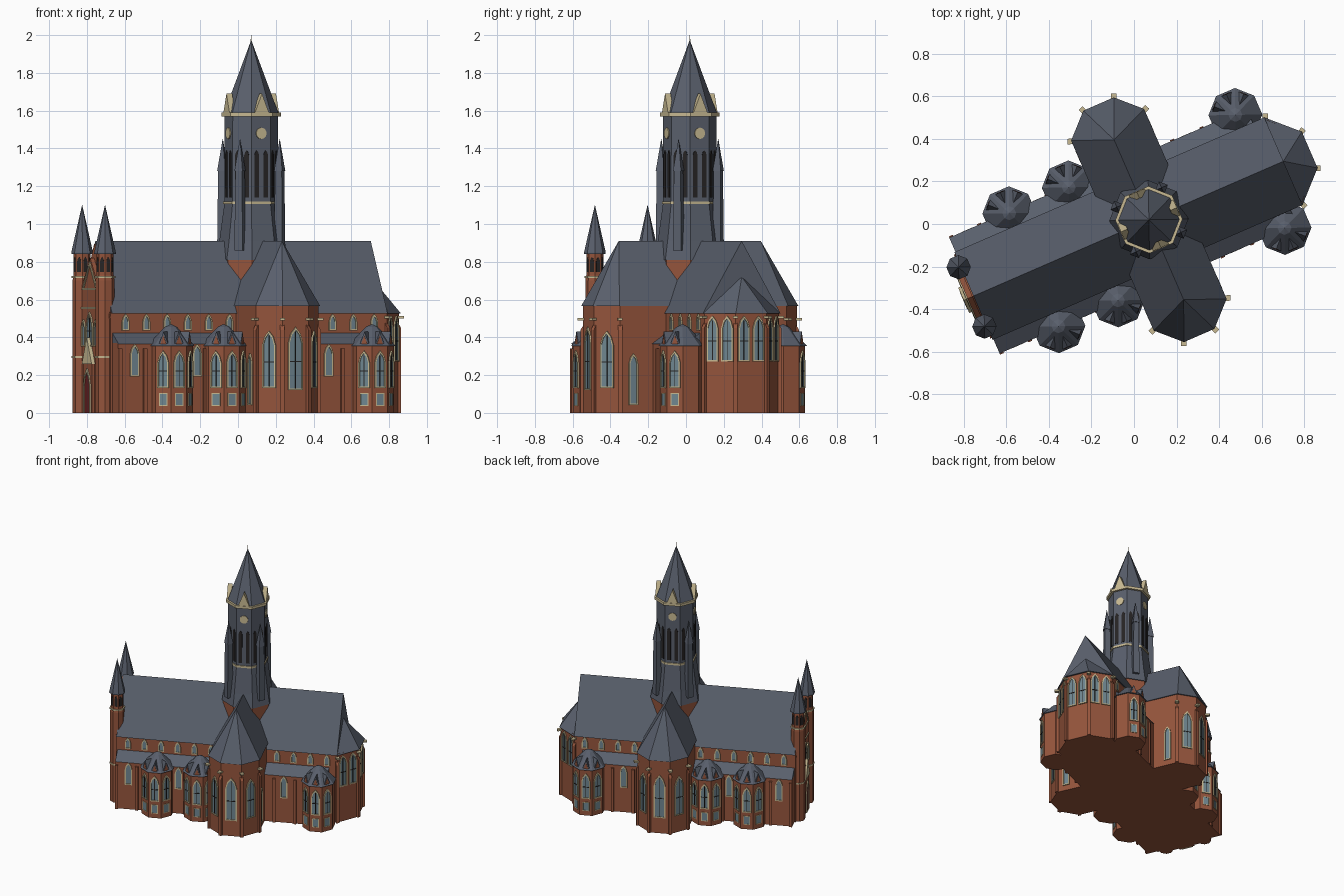
import bpy, bmesh
from math import sin, cos, pi, radians
from mathutils import Matrix, Vector

if "Cube" in bpy.data.objects:
    bpy.data.objects.remove(bpy.data.objects["Cube"])

# Local frame: u along the nave, v across it, origin under the crossing tower
M = Matrix.Translation((0.07, 0.02, 0)) @ Matrix.Rotation(radians(23.5), 4, 'Z')
COLORS = {"brick": (0.30, 0.09, 0.045), "slate": (0.10, 0.115, 0.15),
          "stone": (0.58, 0.49, 0.29), "glass": (0.16, 0.24, 0.28),
          "dark": (0.02, 0.018, 0.018), "door": (0.14, 0.015, 0.015)}
mats = {}
for key, c in COLORS.items():
    mats[key] = bpy.data.materials.new(key)
    mats[key].diffuse_color = (*c, 1)
parts = {}


def add(name, mat, verts, faces):
    vs, fs, _ = parts.setdefault(name, ([], [], mat))
    o = len(vs)
    vs += [M @ Vector(v) for v in verts]
    fs += [[i + o for i in f] for f in faces]


def loft(name, mat, rings):
    n = len(rings[0])
    faces = [list(range(n)), [n * (len(rings) - 1) + i for i in range(n)]]
    for r in range(len(rings) - 1):
        faces += [[r * n + i, r * n + (i + 1) % n, (r + 1) * n + (i + 1) % n, (r + 1) * n + i]
                  for i in range(n)]
    add(name, mat, [p for ring in rings for p in ring], faces)


def turned(name, mat, c, levels, n=8, rot=0):
    """Stack of regular polygons given as (apothem, z)."""
    loft(name, mat, [[(c[0] + a / cos(pi / n) * cos(rot + (k + .5) * 2 * pi / n),
                       c[1] + a / cos(pi / n) * sin(rot + (k + .5) * 2 * pi / n), z)
                      for k in range(n)] for a, z in levels])


def walls(name, mat, outline, z0, z1):
    loft(name, mat, [[(u, v, z) for u, v in outline] for z in (z0, z1)])


def on_face(c, a, d, outline):
    return [(c[0] + d * cos(a) - s * sin(a), c[1] + d * sin(a) + s * cos(a), z) for s, z in outline]


def plate(name, mat, c, a, d0, d1, outline):
    loft(name, mat, [on_face(c, a, d0, outline), on_face(c, a, d1, outline)])


def rect(w, z0, z1, s=0):
    return [(s - w, z0), (s + w, z0), (s + w, z1), (s - w, z1)]


def lancet(w, z0, z1, s=0):
    zs = z1 - 2 * w
    return [(s - w, z0), (s + w, z0), (s + w, zs), (s + .65 * w, zs + 1.2 * w), (s, z1),
            (s - .65 * w, zs + 1.2 * w), (s - w, zs)]


def frame(name, mat, c, a, d0, d1, outer, inner):
    n = len(outer)
    verts = [p for d in (d0, d1) for o in (outer, inner) for p in on_face(c, a, d, o)]
    ring = [0, n, 3 * n, 2 * n]
    add(name, mat, verts, [[ring[k] + i, ring[k] + (i + 1) % n, ring[(k + 1) % 4] + (i + 1) % n,
                            ring[(k + 1) % 4] + i] for i in range(n) for k in range(4)])


def window(c, a, d, w, z0, z1, s=0):
    frame("window_frames", "stone", c, a, d - .004, d + .008,
          lancet(w + .008, z0 - .008, z1 + .014, s), lancet(w, z0, z1, s))
    plate("window_glass", "glass", c, a, d - .004, d + .002, lancet(w, z0, z1, s))
    if w > .02:
        plate("mullions", "dark", c, a, d, d + .005, rect(.002, z0, z1 - .01, s))
        plate("mullions", "dark", c, a, d, d + .005, rect(w, z0 + .45 * (z1 - z0), z0 + .45 * (z1 - z0) + .005, s))


def buttress(c, corner, top):
    dv = Vector(corner) - Vector(c)
    a, r = math_angle(dv), dv.length
    loft("buttresses", "brick", [on_face(c, a, r - .02, rect(.011, 0, top)),
                                 on_face(c, a, r + .012, rect(.011, 0, top - .05))])
    plate("buttress_caps", "stone", c, a, r - .01, r + .027, rect(.013, top, top + .012))


def math_angle(v):
    return Vector((1, 0)).angle_signed(v) * -1


# Nave and polygonal choir
nave = [(-.905, -.215), (.69, -.215), (.813, -.09), (.813, .09), (.69, .215), (-.905, .215)]
walls("nave_walls", "brick", nave, 0, .535)
loft("nave_roof", "slate", [[(u, -.225, .525), (u, .225, .525), (u, 0, .91)] for u in (-.9, .69)])
eave = [(.685, -.225), (.69, -.225), (.825, -.093), (.825, .093), (.69, .225), (.685, .225)]
loft("choir_roof", "slate", [[(u, v, .525) for u, v in eave], [(.69, 0, .72)] * 6])
for k in (-1, 0, 1):
    for s in (-.042, .042):
        window((.60, 0), k * pi / 4, .214, .025, .28, .50, s)
for p in nave[1:5]:
    buttress((.60, 0), p, .50)

# Transept with polygonal ends
tr = [(.18, -.48), (.18, .48), (.075, .585), (-.075, .585),
      (-.18, .48), (-.18, -.48), (-.075, -.585), (.075, -.585)]
walls("transept_walls", "brick", tr, 0, .575)
loft("transept_roof", "slate", [[(u * 1.04, v * 1.015, .565) for u, v in tr],
                                [(0, .41 if v > 0 else -.41, .91) for u, v in tr]])
for sg in (-1, 1):
    c = (0, sg * .405)
    window(c, sg * pi / 2, .18, .034, .13, .44)
    for q in (-1, 1):
        window(c, sg * pi / 2 + q * pi / 4, .181, .03, .14, .42)
        window(c, sg * pi / 2 + q * pi / 2, .18, .018, .05, .30)
for u, v in tr:
    buttress((0, .405 if v > 0 else -.405), (u, v), .49)

# Aisles, clerestory windows and side chapels
aisle = [(-.895, -.29), (.63, -.29), (.63, .29), (-.895, .29)]
walls("aisle_walls", "brick", aisle, 0, .37)
loft("aisle_roof", "slate", [[(u, v * 1.025, .365) for u, v in aisle],
                             [(u, v * .73, .425) for u, v in aisle]])
for sg in (-1, 1):
    a = sg * pi / 2
    for u in (-.82, -.70, -.58, -.46, -.34, -.22, .255, .375, .495, .615):
        window((u, 0), a, sg and .215, .013, .445, .51)
    for u in (-.80, -.44, .32):
        window((u, 0), a, .29, .018, .20, .35)
    for u in (-.885, -.74, -.44 + .045, .25, .40):
        plate("aisle_piers", "brick", (u, 0), a, .28, .303, rect(.01, 0, .34))
    for u in (-.59, -.285, .57):
        c = (u, sg * .29)
        turned("chapel_walls", "brick", c, [(.108, 0), (.108, .365)])
        turned("chapel_roofs", "slate", c, [(.117, .355), (.03, .455), (.0005, .47)])
        for q in (-1, 0, 1):
            b = a + q * pi / 4
            window(c, b, .108, .024, .14, .315)
            frame("low_windows", "stone", c, b, .105, .112, rect(.024, .036, .104), rect(.019, .041, .099))
            plate("window_glass", "glass", c, b, .105, .11, rect(.019, .041, .099))
            plate("chapel_dormers", "slate", c, b, .04, .107, [(-.028, .36), (.028, .36), (0, .43)])
            plate("dormer_fronts", "brick", c, b, .1, .109, [(-.018, .362), (.018, .362), (0, .41)])

# West front: gable, portal and twin turrets
W = (0, 0)
plate("west_gable", "brick", W, pi, .89, .907, [(-.215, .5), (.215, .5), (0, .895)])
plate("west_front", "brick", W, pi, .88, .93, [(-.15, 0), (.15, 0), (.15, .62), (0, .82), (-.15, .62)])
frame("gable_coping", "stone", W, pi, .925, .936, [(-.1, .65), (.1, .65), (0, .80)],
      [(-.08, .66), (.08, .66), (0, .78)])
plate("front_bands", "stone", W, pi, .925, .936, rect(.11, .55, .56))
window(W, pi, .93, .035, .36, .52)
for s in (-.08, .08):
    window(W, pi, .93, .016, .36, .48, s)
plate("porch", "brick", W, pi, .92, .945, rect(.06, 0, .27))
plate("porch_gable", "stone", W, pi, .92, .95, [(-.065, .26), (.065, .26), (0, .40)])
frame("door_frame", "stone", W, pi, .94, .952, lancet(.045, 0, .235), lancet(.036, 0, .215))
plate("door", "door", W, pi, .94, .947, lancet(.036, 0, .215))
for sg in (-1, 1):
    c = (-.91, sg * .152)
    turned("turrets", "brick", c, [(.047, 0), (.047, .70), (.042, .73), (.042, .85)])
    turned("turret_roofs", "slate", c, [(.053, .84), (.053, .85), (.0005, 1.10)])
    for z in (.29, .715):
        turned("turret_bands", "stone", c, [(.051, z), (.051, z + .01)])
    for k in range(8):
        plate("turret_openings", "dark", c, k * pi / 4, .04, .0435, lancet(.011, .745, .825))

# Crossing tower and spire
turned("tower_base", "brick", W, [(.165, .3), (.165, .82)])
turned("tower_shaft", "slate", W, [(.172, .81), (.156, .91), (.131, 1.11), (.13, 1.575)])
turned("tower_bands", "stone", W, [(.137, 1.105), (.137, 1.12)])
turned("tower_bands", "stone", W, [(.146, 1.57), (.146, 1.59)])
turned("spire", "slate", W, [(.134, 1.585), (.0015, 1.97)])
turned("finial", "stone", W, [(.0025, 1.95), (.0015, 2.0)], 4)
for k in range(8):
    a = k * pi / 4
    for s in (-.026, .026):
        plate("belfry_openings", "dark", W, a, .12, .134, lancet(.013, 1.14, 1.39, s))
    if k % 2:
        c = (.162 * cos(a), .162 * sin(a))
        turned("corner_pinnacles", "slate", c, [(.023, .86), (.019, 1.28), (.023, 1.28), (.0005, 1.45)], 4, a)
    else:
        plate("spire_gables", "stone", W, a, .11, .143, [(-.042, 1.585), (.042, 1.585), (0, 1.69)])
        disc = [(.03 * cos(t * pi / 6), 1.48 + .03 * sin(t * pi / 6)) for t in range(12)]
        plate("clock_faces", "stone", W, a, .12, .136, disc)

# Turn the collected geometry into objects
for name, (vs, fs, mat) in parts.items():
    me = bpy.data.meshes.new(name)
    me.from_pydata(vs, [], fs)
    bm = bmesh.new()
    bm.from_mesh(me)
    bmesh.ops.remove_doubles(bm, verts=bm.verts, dist=1e-5)
    bmesh.ops.recalc_face_normals(bm, faces=bm.faces)
    bm.to_mesh(me)
    bm.free()
    me.materials.append(mats[mat])
    bpy.context.collection.objects.link(bpy.data.objects.new(name, me))

for m in bpy.data.materials:
    if m.users and not m.is_grease_pencil:
        m.use_nodes = True
        m.node_tree.nodes["Principled BSDF"].inputs["Base Color"].default_value = m.diffuse_color
